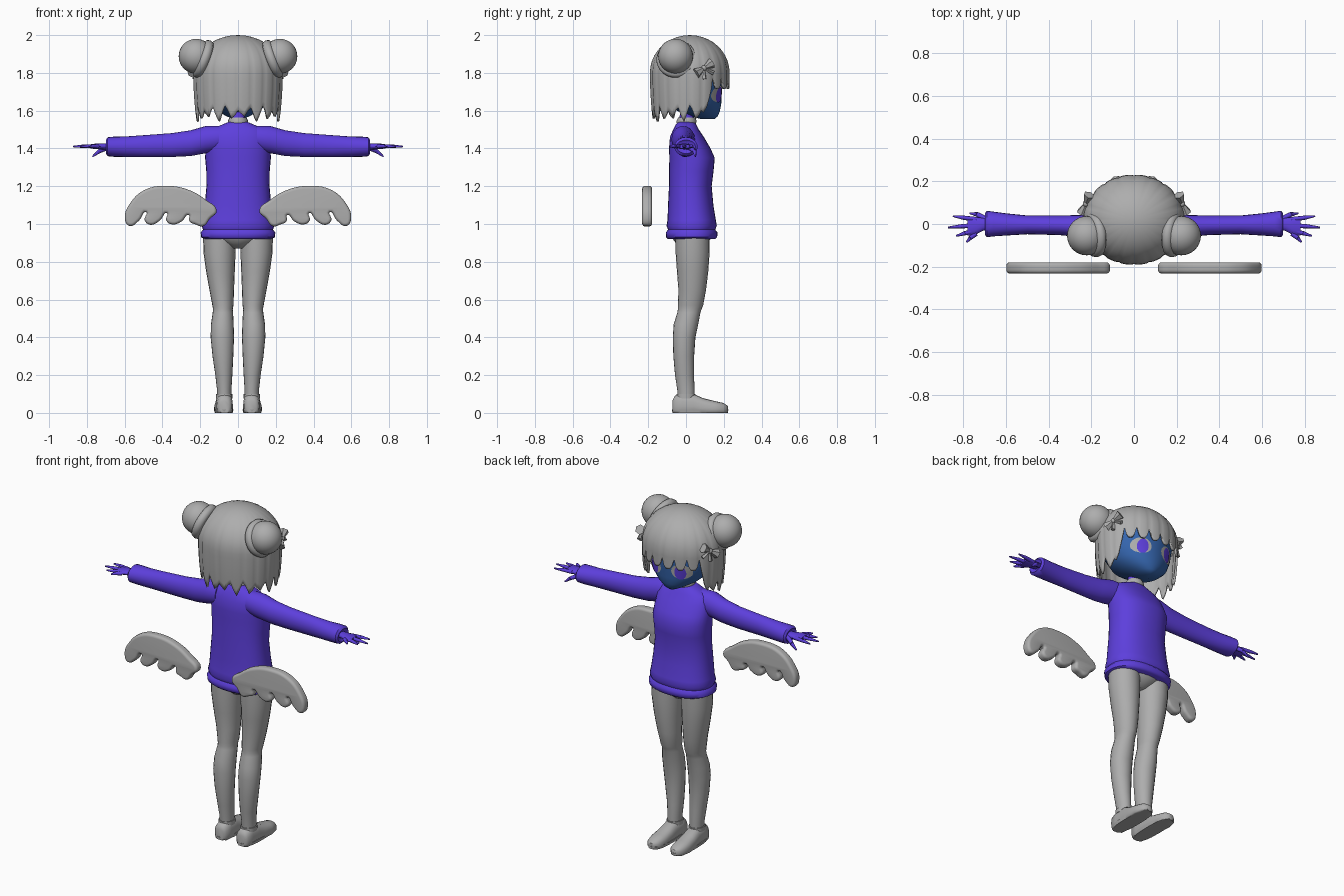
import bpy, bmesh, math
from mathutils import Matrix, Vector

cube = bpy.data.objects.get("Cube")
if cube:
    bpy.data.objects.remove(cube, do_unlink=True)


def material(name, rgb):
    mat = bpy.data.materials.new(name)
    mat.use_nodes = True
    mat.diffuse_color = (*rgb, 1)
    mat.node_tree.nodes["Principled BSDF"].inputs["Base Color"].default_value = (*rgb, 1)
    return mat


GREY = material("plain grey", (0.42, 0.42, 0.42))
PURPLE = material("vivid purple", (0.11, 0.05, 0.72))
BLUE = material("face blue", (0.035, 0.13, 0.42))


def finish(name, bm, mat, mirror=False, sharp=50, recalc=True):
    """Turn a bmesh into a smooth-shaded object, optionally mirrored left to right."""
    if recalc:
        bmesh.ops.recalc_face_normals(bm, faces=bm.faces)
    mesh = bpy.data.meshes.new(name)
    bm.to_mesh(mesh)
    bm.free()
    mesh.materials.append(mat)
    obj = bpy.data.objects.new(name, mesh)
    bpy.context.collection.objects.link(obj)
    bpy.ops.object.select_all(action="DESELECT")
    obj.select_set(True)
    bpy.context.view_layer.objects.active = obj
    bpy.ops.object.shade_smooth_by_angle(angle=math.radians(sharp))
    if mirror:
        obj.modifiers.new("mirror", "MIRROR")
    return obj


def place(axis, t, a, b):
    return {"x": (t, a, b), "y": (a, t, b), "z": (a, b, t)}[axis]


def add_loft(bm, axis, sections, sides=20, power=2.0, floor=None):
    """Skin rings given as (position, centre a, centre b, radius a, radius b)."""
    rings = []
    for t, a, b, ra, rb in sections:
        ring = []
        for i in range(sides):
            c, s = math.cos(math.tau * i / sides), math.sin(math.tau * i / sides)
            pa = a + ra * math.copysign(abs(c) ** (2 / power), c)
            pb = b + rb * math.copysign(abs(s) ** (2 / power), s)
            if floor is not None:
                pb = max(pb, floor)
            ring.append(bm.verts.new(place(axis, t, pa, pb)))
        rings.append(ring)
    for low, high in zip(rings, rings[1:]):
        for i in range(sides):
            j = (i + 1) % sides
            bm.faces.new((low[i], low[j], high[j], high[i]))
    bm.faces.new(rings[0])
    bm.faces.new(rings[-1])


def loft(name, axis, sections, mat, mirror=False, **shape):
    bm = bmesh.new()
    add_loft(bm, axis, sections, **shape)
    return finish(name, bm, mat, mirror)


def add_limb(bm, start, end, r1, r2, sides=8):
    """Tapered rod between two points."""
    start, end = Vector(start), Vector(end)
    way = end - start
    turn = way.to_track_quat("Z", "Y").to_matrix().to_4x4()
    bmesh.ops.create_cone(bm, cap_ends=True, segments=sides, radius1=r1, radius2=r2,
                          depth=way.length, matrix=Matrix.Translation((start + end) / 2) @ turn)


# Sweater with rolled hem
loft("sweater", "z", [
    (0.92, 0, 0.03, 0.175, 0.125), (0.93, 0, 0.03, 0.195, 0.135), (0.955, 0, 0.03, 0.198, 0.137),
    (0.97, 0, 0.03, 0.185, 0.125), (0.99, 0, 0.03, 0.192, 0.133), (1.02, 0, 0.03, 0.185, 0.128),
    (1.1, 0, 0.025, 0.176, 0.12), (1.2, 0, 0.023, 0.167, 0.113), (1.28, 0, 0.028, 0.168, 0.118),
    (1.35, 0, 0.032, 0.174, 0.12), (1.4, 0, 0.02, 0.172, 0.11), (1.46, 0, 0.005, 0.168, 0.09),
    (1.5, 0, 0, 0.145, 0.068), (1.53, 0, 0, 0.075, 0.052), (1.54, 0, 0, 0.05, 0.042)],
    PURPLE, sides=32, power=2.3)

# Sleeves and cuffs
loft("sleeve", "x", [
    (0.1, -0.015, 1.455, 0.06, 0.065), (0.17, -0.015, 1.447, 0.062, 0.072),
    (0.25, -0.01, 1.428, 0.052, 0.068), (0.35, -0.006, 1.418, 0.046, 0.063),
    (0.5, -0.004, 1.412, 0.044, 0.058), (0.6, -0.002, 1.409, 0.052, 0.054),
    (0.66, 0, 1.409, 0.058, 0.053), (0.69, 0, 1.409, 0.062, 0.05),
    (0.7, 0, 1.409, 0.05, 0.036), (0.69, 0, 1.409, 0.035, 0.025)], PURPLE, mirror=True)

# Hands with spread fingers
bm = bmesh.new()
add_loft(bm, "x", [(0.66, 0, 1.41, 0.025, 0.018), (0.71, -0.002, 1.411, 0.03, 0.016),
                   (0.75, -0.01, 1.411, 0.044, 0.015), (0.78, -0.012, 1.411, 0.042, 0.011)], sides=12)
for base, tip, reach in ((0.022, 0.037, 0.85), (-0.006, -0.016, 0.872),
                         (-0.03, -0.056, 0.835), (-0.045, -0.085, 0.785)):
    middle = (base + tip) / 2
    knuckle = (reach + 0.75) / 2
    add_limb(bm, (0.74, base, 1.411), (knuckle, middle, 1.412), 0.011, 0.01)
    add_limb(bm, (knuckle, middle, 1.412), (reach, tip, 1.41), 0.01, 0.004)
add_limb(bm, (0.69, 0.02, 1.405), (0.735, 0.045, 1.385), 0.014, 0.011)
add_limb(bm, (0.735, 0.045, 1.385), (0.77, 0.05, 1.357), 0.011, 0.004)
finish("hand", bm, PURPLE, mirror=True)

# Hips and legs
loft("hips", "z", [(0.87, 0, 0.03, 0.03, 0.05), (0.9, 0, 0.03, 0.1, 0.085),
                   (0.94, 0, 0.03, 0.17, 0.115), (1, 0, 0.03, 0.17, 0.115)], GREY)
loft("leg", "z", [
    (0.05, 0.073, 0, 0.038, 0.043), (0.12, 0.073, 0, 0.038, 0.046), (0.2, 0.075, -0.008, 0.045, 0.05),
    (0.3, 0.08, -0.012, 0.055, 0.055), (0.4, 0.083, -0.01, 0.062, 0.06), (0.47, 0.083, 0, 0.06, 0.065),
    (0.53, 0.08, 0.015, 0.054, 0.061), (0.55, 0.08, 0.02, 0.052, 0.063), (0.57, 0.08, 0.024, 0.056, 0.067),
    (0.65, 0.086, 0.033, 0.065, 0.073), (0.75, 0.093, 0.035, 0.076, 0.083),
    (0.85, 0.098, 0.035, 0.085, 0.09), (0.95, 0.1, 0.035, 0.085, 0.09)], GREY, mirror=True)

# Shoes: flat-bottomed uppers with a sole and ankle band
loft("shoe", "y", [
    (-0.072, 0.072, 0.03, 0.025, 0.035), (-0.06, 0.072, 0.035, 0.04, 0.055),
    (-0.02, 0.072, 0.035, 0.045, 0.07), (0.04, 0.074, 0.035, 0.046, 0.065),
    (0.09, 0.076, 0.025, 0.049, 0.053), (0.15, 0.077, 0.02, 0.05, 0.043),
    (0.2, 0.077, 0.018, 0.04, 0.034), (0.222, 0.077, 0.018, 0.018, 0.018)],
    GREY, mirror=True, power=2.5, floor=0)
loft("sole", "z", [(0, 0.074, 0.075, 0.046, 0.146), (0.018, 0.074, 0.075, 0.05, 0.15)],
     GREY, mirror=True, power=2.8)
loft("ankle_band", "z", [(0.075, 0.073, 0, 0.043, 0.052), (0.1, 0.073, 0, 0.043, 0.05)], GREY, mirror=True)

# Neck and choker
loft("neck", "z", [(1.5, 0, 0, 0.04, 0.04), (1.65, 0, 0.01, 0.036, 0.036)], PURPLE)
loft("choker", "z", [(1.53, 0, 0.002, 0.05, 0.05), (1.545, 0, 0.003, 0.054, 0.054),
                     (1.565, 0, 0.004, 0.044, 0.044)], GREY)

# Head with a narrow chin
HEAD = [(1.555, 0, 0.115, 0.025, 0.035), (1.57, 0, 0.1, 0.06, 0.068), (1.6, 0, 0.065, 0.115, 0.115),
        (1.64, 0, 0.04, 0.16, 0.147), (1.7, 0, 0.025, 0.19, 0.165), (1.78, 0, 0.02, 0.205, 0.18),
        (1.86, 0, 0.02, 0.19, 0.17), (1.93, 0, 0.02, 0.12, 0.11)]
loft("head", "z", HEAD, BLUE, sides=40)


def face_y(x, z):
    """Depth of the face surface at a point seen from its front."""
    for low, high in zip(HEAD, HEAD[1:]):
        if z <= high[0]:
            f = (z - low[0]) / (high[0] - low[0])
            _, _, cy, rx, ry = [p + (q - p) * f for p, q in zip(low, high)]
            return cy + ry * math.sqrt(max(0, 1 - (x / rx) ** 2))


def face_patch(name, cx, cz, rx, rz, lift, mat):
    """Thin rounded plate that follows the face."""
    bm = bmesh.new()
    old = [bm.verts.new((cx, face_y(cx, cz) + lift, cz))] * 24
    for k in range(1, 5):
        new = []
        for i in range(24):
            x = cx + rx * k / 4 * math.cos(math.tau * i / 24)
            z = cz + rz * k / 4 * math.sin(math.tau * i / 24)
            new.append(bm.verts.new((x, face_y(x, z) + lift, z)))
        for i in range(24):
            j = (i + 1) % 24
            corners = (old[i], new[i], new[j], old[j])
            bm.faces.new(corners if k > 1 else corners[:3])
        old = new
    for face in bm.faces:
        face.normal_update()
        if face.normal.y < 0:
            face.normal_flip()
    finish(name, bm, mat, mirror=True, recalc=False)


face_patch("eye_white", 0.088, 1.69, 0.054, 0.045, 0.003, GREY)
face_patch("eye_iris", 0.084, 1.685, 0.03, 0.042, 0.006, PURPLE)

# Hair cap: dome above, hanging locks below with pointed tips
COLUMNS, DOME, HANG = 120, 10, 7
bm = bmesh.new()
crown = bm.verts.new((0, 0.02, 2))
strands = []
for i in range(COLUMNS):
    angle = math.tau * i / COLUMNS
    front = min(angle, math.tau - angle)
    tooth = abs((i % 6) / 6 - 0.5) * 2
    blend = min(1, max(0, (front - 0.95) / 0.25))
    fringe = 1.715 + 0.065 * tooth ** 3
    curtain = 1.555 + 0.06 * tooth + 0.015 * math.sin(i * 0.7)
    bottom = fringe + (curtain - fringe) * blend
    strand = []
    for k in range(1, DOME + HANG + 1):
        if k <= DOME:
            tilt = math.pi / 2 * k / DOME
            z, spread = 1.8 + 0.2 * math.cos(tilt), math.sin(tilt)
        else:
            z = 1.8 + (bottom - 1.8) * (k - DOME) / HANG
            spread = 1 - 0.07 * ((1.8 - z) / 0.25) ** 2
        spread *= 1 - 0.02 * tooth ** 4 * min(1, k / DOME)
        strand.append(bm.verts.new((0.238 * spread * math.sin(angle),
                                    0.02 + 0.212 * spread * math.cos(angle), z)))
    strands.append(strand)
for i, one in enumerate(strands):
    two = strands[(i + 1) % COLUMNS]
    bm.faces.new((crown, two[0], one[0]))
    for k in range(DOME + HANG - 1):
        bm.faces.new((one[k], two[k], two[k + 1], one[k + 1]))
hair = finish("hair", bm, GREY)
shell = hair.modifiers.new("thickness", "SOLIDIFY")
shell.thickness, shell.offset = 0.012, -1

# Hair buns with a rolled band at the base
BUN = Vector((0.222, -0.055, 1.888))
OUT = Vector((0.9, -0.1, 0.35)).normalized()
bm = bmesh.new()
bmesh.ops.create_uvsphere(bm, u_segments=32, v_segments=18, radius=0.092, matrix=Matrix.Translation(BUN))
finish("hair_bun", bm, GREY, mirror=True)
bm = bmesh.new()
add_loft(bm, "z", [(-0.025, 0, 0, 0.085, 0.085), (-0.018, 0, 0, 0.1, 0.1), (0, 0, 0, 0.106, 0.106),
                   (0.018, 0, 0, 0.1, 0.1), (0.025, 0, 0, 0.085, 0.085)], sides=32)
turn = OUT.to_track_quat("Z", "Y").to_matrix().to_4x4()
bm.transform(Matrix.Translation(BUN - OUT * 0.04) @ turn)
finish("bun_band", bm, GREY, mirror=True)

# Bows in front of the buns: two flared loops, two tails and a knot
bm = bmesh.new()
knot = Vector((0.226, 0.095, 1.825))
along, across = Vector((-0.3, 0.75, 0.5)).normalized(), Vector((0.1, -0.5, 0.8)).normalized()
for way in (along, -along):
    add_limb(bm, knot, knot + way * 0.052, 0.008, 0.028, sides=6)
    add_limb(bm, knot, knot + way * 0.03 - across * 0.05, 0.005, 0.012, sides=4)
bmesh.ops.create_icosphere(bm, subdivisions=2, radius=0.015, matrix=Matrix.Translation(knot))
finish("hair_bow", bm, GREY, mirror=True, sharp=30)

# Wings: rounded feathered outline, thickened
outline = [(0.115, 1.07), (0.17, 1.125), (0.26, 1.178), (0.38, 1.2), (0.49, 1.18), (0.565, 1.115),
           (0.597, 1.03), (0.575, 0.992), (0.525, 1.02), (0.485, 1.065), (0.492, 1.02), (0.465, 0.998),
           (0.415, 1.02), (0.375, 1.06), (0.378, 1.02), (0.35, 1.0), (0.3, 1.015), (0.26, 1.05),
           (0.255, 1.015), (0.225, 1.0), (0.185, 0.99), (0.15, 1.03)]
curve = bpy.data.curves.new("wing_outline", "CURVE")
curve.dimensions, curve.fill_mode = "2D", "BOTH"
curve.extrude, curve.bevel_depth, curve.offset, curve.bevel_resolution = 0.01, 0.016, -0.014, 3
spline = curve.splines.new("BEZIER")
spline.bezier_points.add(len(outline) - 1)
spline.use_cyclic_u, spline.resolution_u = True, 5
for point, (x, z) in zip(spline.bezier_points, outline):
    point.co = (x, z, 0)
    point.handle_left_type = point.handle_right_type = "AUTO"
helper = bpy.data.objects.new("wing_outline", curve)
bpy.context.collection.objects.link(helper)
bpy.context.view_layer.update()
solid = bpy.data.meshes.new_from_object(helper.evaluated_get(bpy.context.evaluated_depsgraph_get()))
bpy.data.objects.remove(helper)
bm = bmesh.new()
bm.from_mesh(solid)
bmesh.ops.remove_doubles(bm, verts=bm.verts, dist=0.0001)
bm.transform(Matrix.Translation((0, -0.206, 0)) @ Matrix.Rotation(math.pi / 2, 4, "X"))
finish("wing", bm, GREY, mirror=True)
